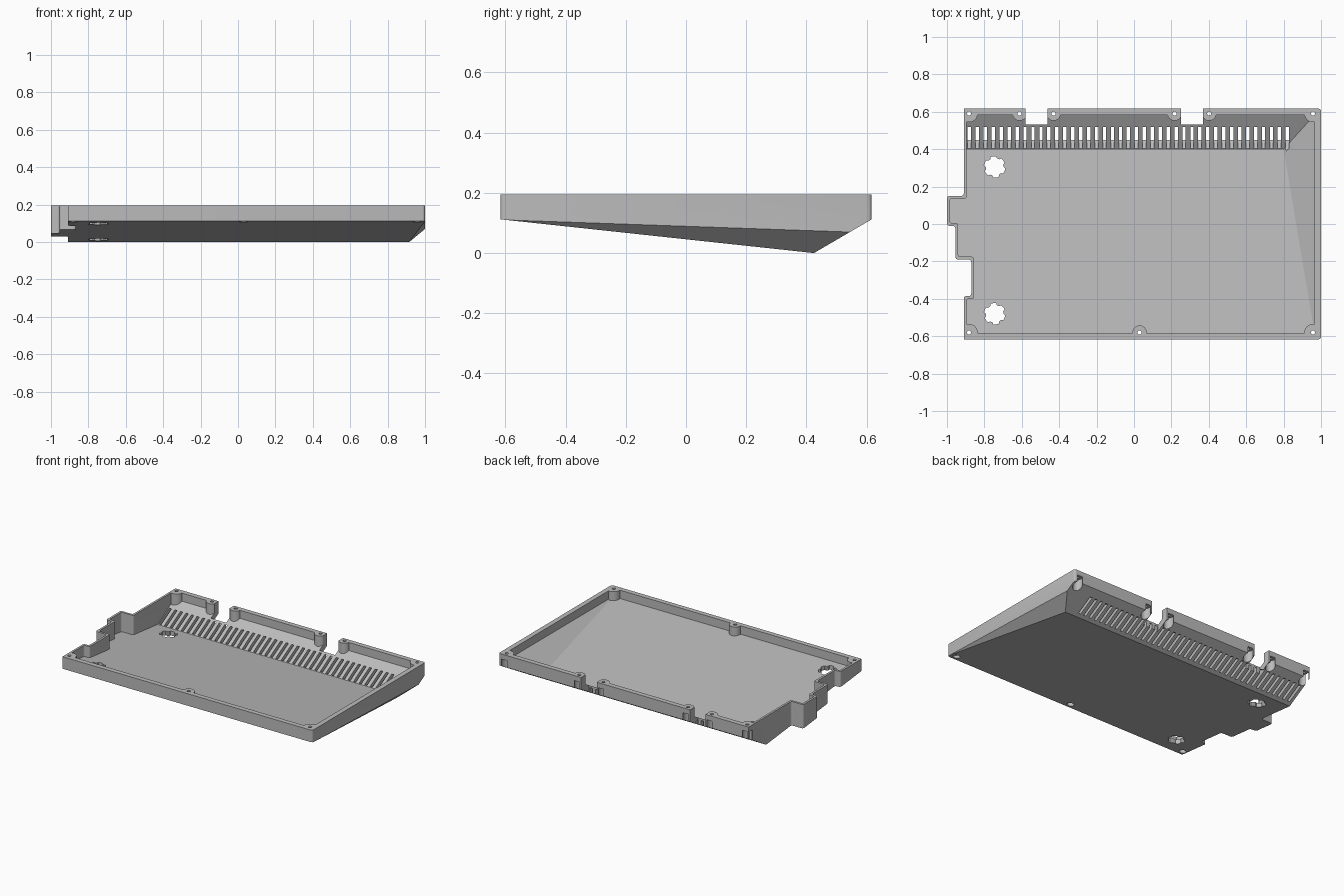
import bpy, bmesh, math
from mathutils import Vector

if "Cube" in bpy.data.objects:
    bpy.data.objects.remove(bpy.data.objects["Cube"], do_unlink=True)

TOP, HALF_Y = 0.195, 0.617

grey = bpy.data.materials.new("plain_grey")
grey.use_nodes = True
grey.diffuse_color = (0.5, 0.5, 0.5, 1)
grey.node_tree.nodes["Principled BSDF"].inputs["Base Color"].default_value = (0.5, 0.5, 0.5, 1)


def make_object(name, bm):
    bmesh.ops.recalc_face_normals(bm, faces=bm.faces)
    mesh = bpy.data.meshes.new(name)
    bm.to_mesh(mesh)
    bm.free()
    mesh.materials.append(grey)
    obj = bpy.data.objects.new(name, mesh)
    bpy.context.collection.objects.link(obj)
    return obj


def prism(bm, points, offset):
    """Extrude a closed 3D polygon along an offset vector."""
    face = bm.faces.new([bm.verts.new(p) for p in points])
    ext = bmesh.ops.extrude_face_region(bm, geom=[face], use_keep_orig=True)
    moved = [g for g in ext["geom"] if isinstance(g, bmesh.types.BMVert)]
    bmesh.ops.translate(bm, vec=offset, verts=moved)


def cylinder(bm, x, y, r, z0, z1, sides=24):
    ring = [(x + r * math.cos(math.tau * i / sides),
             y + r * math.sin(math.tau * i / sides), z0) for i in range(sides)]
    prism(bm, ring, (0, 0, z1 - z0))


def subtract(target, cutter):
    mod = target.modifiers.new("cut", "BOOLEAN")
    mod.operation, mod.solver, mod.object = "DIFFERENCE", "EXACT", cutter
    mod.use_self = True
    bpy.context.view_layer.update()
    done = target.evaluated_get(bpy.context.evaluated_depsgraph_get())
    mesh = bpy.data.meshes.new_from_object(done)
    target.modifiers.clear()
    target.data = mesh
    bpy.data.objects.remove(cutter, do_unlink=True)


def tray_solid(name, outline, z1, planes, rounded, radius):
    """Extruded outline with its underside sliced by sloping planes."""
    bm = bmesh.new()
    prism(bm, [(x, y, -0.05) for x, y in outline], (0, 0, z1 + 0.05))
    edges = [e for e in bm.edges
             if abs(e.verts[0].co.z - e.verts[1].co.z) > 0.1 and rounded(e.verts[0].co)]
    bmesh.ops.bevel(bm, geom=edges, offset=radius, segments=4, profile=0.5, affect="EDGES")
    for a, b, c in planes:
        a, b, c = Vector(a), Vector(b), Vector(c)
        n = (b - a).cross(c - a)
        if n.z > 0:
            n.negate()
        cut = bmesh.ops.bisect_plane(bm, geom=bm.verts[:] + bm.edges[:] + bm.faces[:],
                                     plane_co=a, plane_no=n, clear_outer=True)
        rim = [g for g in cut["geom_cut"] if isinstance(g, bmesh.types.BMEdge)]
        bmesh.ops.contextual_create(bm, geom=rim)
    return make_object(name, bm)


def outline(t, wall):
    """Tray plan inset by t on the left and by wall on the other sides."""
    y = HALF_Y - wall
    return [(1 - wall, -y), (1 - wall, y), (t - 0.91, y), (t - 0.91, 0.15 - t),
            (t - 1, 0.15 - t), (t - 1, t - 0.01), (t - 0.955, t - 0.01),
            (t - 0.955, t - 0.19), (t - 0.87, t - 0.19), (t - 0.87, -0.385 - t),
            (t - 0.91, -0.385 - t), (t - 0.91, -y)]


# Outer body and inner cavity
body = tray_solid("case_tray", outline(0, 0), TOP, [
    ((0, 0.425, 0), (1, 0.425, 0), (0, HALF_Y, 0.112)),
    ((1, -0.6, 0.11), (1, 0.54, 0.07), (0.915, 0.425, 0)),
    ((0, -HALF_Y, 0.112), (1, -HALF_Y, 0.112), (0, 0.425, 0))],
    lambda p: not (p.x < 0 and abs(p.y) > 0.5), 0.014)
cavity = tray_solid("cavity", outline(0.015, 0.034), 0.3, [
    ((0, 0.40, 0.033), (1, 0.40, 0.033), (0, 0.55, 0.12)),
    ((0.96, -0.55, 0.134), (0.80, 0.40, 0.033), (0.94, 0.555, 0.123)),
    ((0, -0.58, 0.137), (1, -0.58, 0.137), (0, 0.40, 0.033))],
    lambda p: True, 0.012)

# Screw bosses, left standing inside the cavity
back_screws = [(x, 0.59) for x in (-0.882, -0.612, -0.43, 0.217, 0.402, 0.957)]
front_screws = [(x, -0.58) for x in (-0.882, 0.03, 0.957)]
for x, y in back_screws + front_screws:
    bm = bmesh.new()
    corner = abs(x) > 0.8
    cylinder(bm, x, y, 0.046 if corner else 0.038, -0.2, 0.4)
    subtract(cavity, make_object("boss", bm))
subtract(body, cavity)

# Screw holes with wider bores from below
pilot, bores = bmesh.new(), bmesh.new()
for x, y in back_screws + front_screws:
    cylinder(pilot, x, y, 0.011, -0.1, 0.3, 16)
    if y > 0:
        cylinder(bores, x, y + 0.003, 0.031, -0.1, 0.16)
    else:
        cylinder(bores, x, y, 0.022, -0.1, 0.13)
subtract(body, make_object("bores", bores))
subtract(body, make_object("pilot_holes", pilot))

# Cable notches through the back wall
bm = bmesh.new()
for x0, x1 in ((-0.58, -0.463), (0.25, 0.37)):
    prism(bm, [(x0, 0.532, -0.1), (x1, 0.532, -0.1), (x1, 0.8, -0.1), (x0, 0.8, -0.1)],
          (0, 0, 0.5))
subtract(body, make_object("notches", bm))

# Row of vent slots in the rear slope
bm = bmesh.new()
slots, width = 41, 0.018
front, back, run = Vector((0, 0.41, 0.033)), Vector((0, 0.522, 0.10)), Vector((0, 0.04, -0.019))
for i in range(slots):
    x = Vector((-0.88 + 1.70 * i / (slots - 1) - width / 2, 0, 0))
    prism(bm, [x + front - run * 0.5, x + front + run * 2,
               x + back + run * 2, x + back - run * 0.5], (width, 0, 0))
subtract(body, make_object("vents", bm))

# Toothed mounting holes in the floor
bm = bmesh.new()
for y in (0.305, -0.48):
    ring = []
    for i in range(48):
        a = math.tau * i / 48
        r = 0.047 if i % 8 < 3 else 0.057
        ring.append((-0.745 + r * math.cos(a), y + r * math.sin(a), -0.1))
    prism(bm, ring, (0, 0, 0.4))
subtract(body, make_object("mount_holes", bm))

# Smooth the rounded corners only
bpy.ops.object.select_all(action="DESELECT")
body.select_set(True)
bpy.context.view_layer.objects.active = body
bpy.ops.object.shade_smooth_by_angle(angle=math.radians(25))
